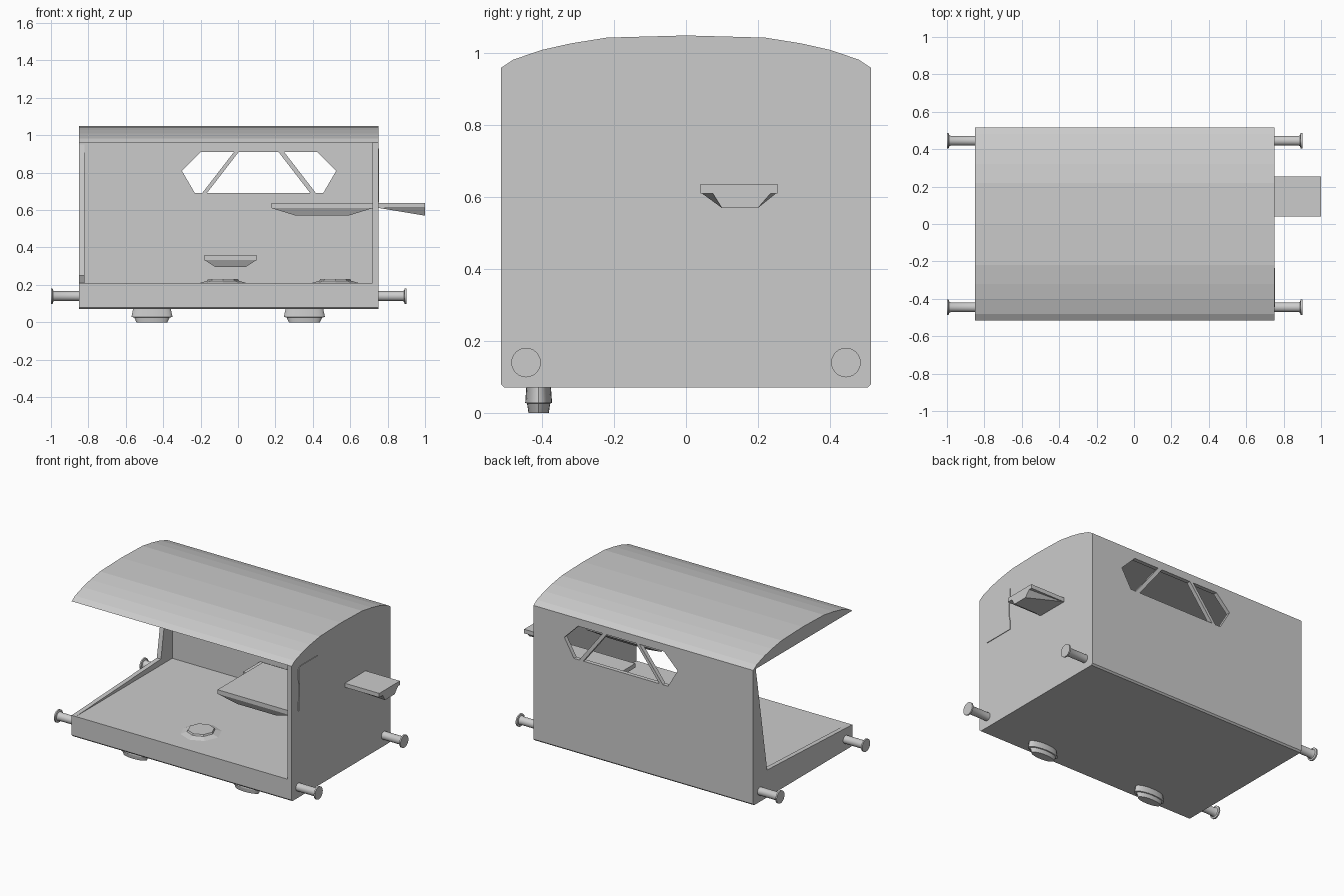
import bpy, bmesh, math
from mathutils import Matrix, Vector

if "Cube" in bpy.data.objects:
    bpy.data.objects.remove(bpy.data.objects["Cube"])

GREY = (0.6, 0.6, 0.6, 1)
grey = bpy.data.materials.new("plain grey")
grey.use_nodes = True
grey.diffuse_color = GREY
grey.node_tree.nodes["Principled BSDF"].inputs["Base Color"].default_value = GREY


def finish(name, bm):
    bmesh.ops.recalc_face_normals(bm, faces=bm.faces)
    mesh = bpy.data.meshes.new(name)
    bm.to_mesh(mesh)
    bm.free()
    mesh.materials.append(grey)
    obj = bpy.data.objects.new(name, mesh)
    bpy.context.collection.objects.link(obj)
    return obj


def box(name, x, y, z):
    bm = bmesh.new()
    bmesh.ops.create_cube(bm, size=1)
    for v in bm.verts:
        v.co = [r[0] if c < 0 else r[1] for c, r in zip(v.co, (x, y, z))]
    return finish(name, bm)


def prism(name, outline, axis, start, end):
    """Extrude an outline along x (outline is y, z) or y (outline is x, z)."""
    bm = bmesh.new()
    place = (lambda p: (start, *p)) if axis == "x" else (lambda p: (p[0], start, p[1]))
    face = bm.faces.new([bm.verts.new(place(p)) for p in outline])
    ext = bmesh.ops.extrude_face_region(bm, geom=[face])
    shift = Vector((end - start, 0, 0) if axis == "x" else (0, end - start, 0))
    bmesh.ops.translate(bm, vec=shift, verts=[g for g in ext["geom"] if isinstance(g, bmesh.types.BMVert)])
    return finish(name, bm)


def hull(name, points):
    bm = bmesh.new()
    for p in points:
        bm.verts.new(p)
    bmesh.ops.convex_hull(bm, input=bm.verts)
    return finish(name, bm)


def lathe(name, rings, matrix, sides, smooth=True):
    """Stack rings of (radius, height) into a closed solid."""
    bm = bmesh.new()
    loops = []
    for r, h in rings:
        angles = [2 * math.pi * i / sides for i in range(sides)]
        loops.append([bm.verts.new(matrix @ Vector((r * math.cos(a), r * math.sin(a), h))) for a in angles])
    for a, b in zip(loops, loops[1:]):
        for i in range(sides):
            j = (i + 1) % sides
            bm.faces.new((a[i], a[j], b[j], b[i]))
    bm.faces.new(loops[0])
    bm.faces.new(loops[-1])
    obj = finish(name, bm)
    if smooth:
        bpy.ops.object.select_all(action="DESELECT")
        obj.select_set(True)
        bpy.context.view_layer.objects.active = obj
        bpy.ops.object.shade_smooth_by_angle(angle=math.radians(35))
    return obj


BACK, FRONT, LEFT, RIGHT = 0.515, -0.515, -0.85, 0.75
FLOOR, EAVES, BASE = 0.21, 0.96, 0.07

# Floor slab with slightly eased lower edges
prism("floor_slab", [(FRONT, FLOOR), (FRONT, 0.08), (-0.505, BASE), (0.505, BASE),
                     (BACK, 0.08), (BACK, FLOOR)], "x", LEFT, RIGHT)

# Arched roof
half = [(0.515, EAVES), (0.48, 0.983), (0.4, 1.01), (0.32, 1.028), (0.22, 1.044)]
prism("roof", half + [(0, 1.05)] + [(-y, z) for y, z in reversed(half)], "x", LEFT, RIGHT)

# End wall with a thin shaped window plate
box("end_wall", (0.72, RIGHT), (FRONT, BACK), (FLOOR, EAVES))
prism("end_window", [(-0.445, 0.64), (-0.235, 0.64), (-0.235, 0.7), (-0.242, 0.73), (-0.242, 0.81),
                     (-0.235, 0.84), (-0.235, 0.915), (-0.25, 0.93), (-0.43, 0.93), (-0.445, 0.915),
                     (-0.445, 0.84), (-0.437, 0.81), (-0.437, 0.73), (-0.445, 0.7)], "x", RIGHT, 0.754)

# Tapered post and low sloping lip of the open end
prism("open_end_post", [(BACK, FLOOR), (FRONT, FLOOR), (0.37, 0.25), (0.475, 0.88),
                        (0.49, EAVES), (BACK, EAVES)], "x", LEFT, -0.82)

# Back wall, cut by three panes that leave two slanted bars
wall = box("back_wall", (LEFT, RIGHT), (0.488, BACK), (FLOOR, EAVES))
side_pane = [(-0.3, 0.81), (-0.2, 0.91), (-0.022, 0.91), (-0.192, 0.69), (-0.23, 0.69)]
middle_pane = [(0.003, 0.91), (0.217, 0.91), (0.387, 0.69), (-0.167, 0.69)]
for pane in (side_pane, middle_pane, [(0.225 - x, z) for x, z in side_pane]):
    cutter = prism("pane_cutter", pane, "y", 0.4, 0.6)
    cutter.hide_render = True
    mod = wall.modifiers.new("pane", "BOOLEAN")
    mod.operation = "DIFFERENCE"
    mod.solver = "EXACT"
    mod.object = cutter
    bpy.context.view_layer.objects.active = wall
    bpy.ops.object.modifier_apply(modifier=mod.name)
    bpy.data.objects.remove(cutter)

# Outside shelf with a wedge bracket
box("outside_shelf", (RIGHT, 1), (0.04, 0.255), (0.61, 0.637))
hull("outside_bracket", [(0.76, 0.045, 0.61), (0.76, 0.25, 0.61), (1, 0.075, 0.61),
                         (1, 0.235, 0.61), (1, 0.1, 0.57), (1, 0.2, 0.57)])


# Inside tables and bench: a slab over a tapered underside
def table(name, x, y, top, inset, depth):
    box(name + "_top", x, y, (top - 0.027, top))
    wide = [(a, b, top - 0.027) for a in x for b in y]
    low = [(a, b, depth) for a in (x[0] + inset, x[1] - inset) for b in (y[0] + 0.02, y[1] - 0.05)]
    hull(name + "_underside", wide + low)


table("front_table", (0.18, 0.72), (-0.47, 0), 0.637, 0.13, 0.57)
table("back_table", (0.18, 0.72), (0.27, 0.488), 0.637, 0.13, 0.57)
table("back_bench", (-0.18, 0.1), (0.31, 0.488), 0.36, 0.06, 0.295)

# Low eight-sided floor mounts
for name, x, y in (("front_mount", -0.08, -0.27), ("rear_mount", 0.52, 0.1)):
    lathe(name, [(0.125, FLOOR), (0.085, 0.222), (0.08, 0.232)], Matrix.Translation((x, y, 0)), 8, False)

# Stepped feet under the front edge
for name, x in (("left_end_foot", -0.46), ("right_end_foot", 0.355)):
    squash = Matrix.Translation((x, -0.41, 0)) @ Matrix.Diagonal((1, 0.34, 1, 1))
    lathe(name, [(0.083, 0), (0.095, 0.026), (0.11, 0.028), (0.1, 0.075)], squash, 24)

# Buffers on both ends: shaft flaring into a round plate
for end, x, turn in (("right", RIGHT, 1), ("left", LEFT, -1)):
    for side, y in (("front", -0.445), ("back", 0.445)):
        place = Matrix.Translation((x, y, 0.14)) @ Matrix.Rotation(turn * math.pi / 2, 4, "Y")
        lathe(f"{end}_{side}_buffer", [(0.026, 0), (0.026, 0.13), (0.03, 0.138), (0.041, 0.141),
                                       (0.041, 0.15)], place, 24)
